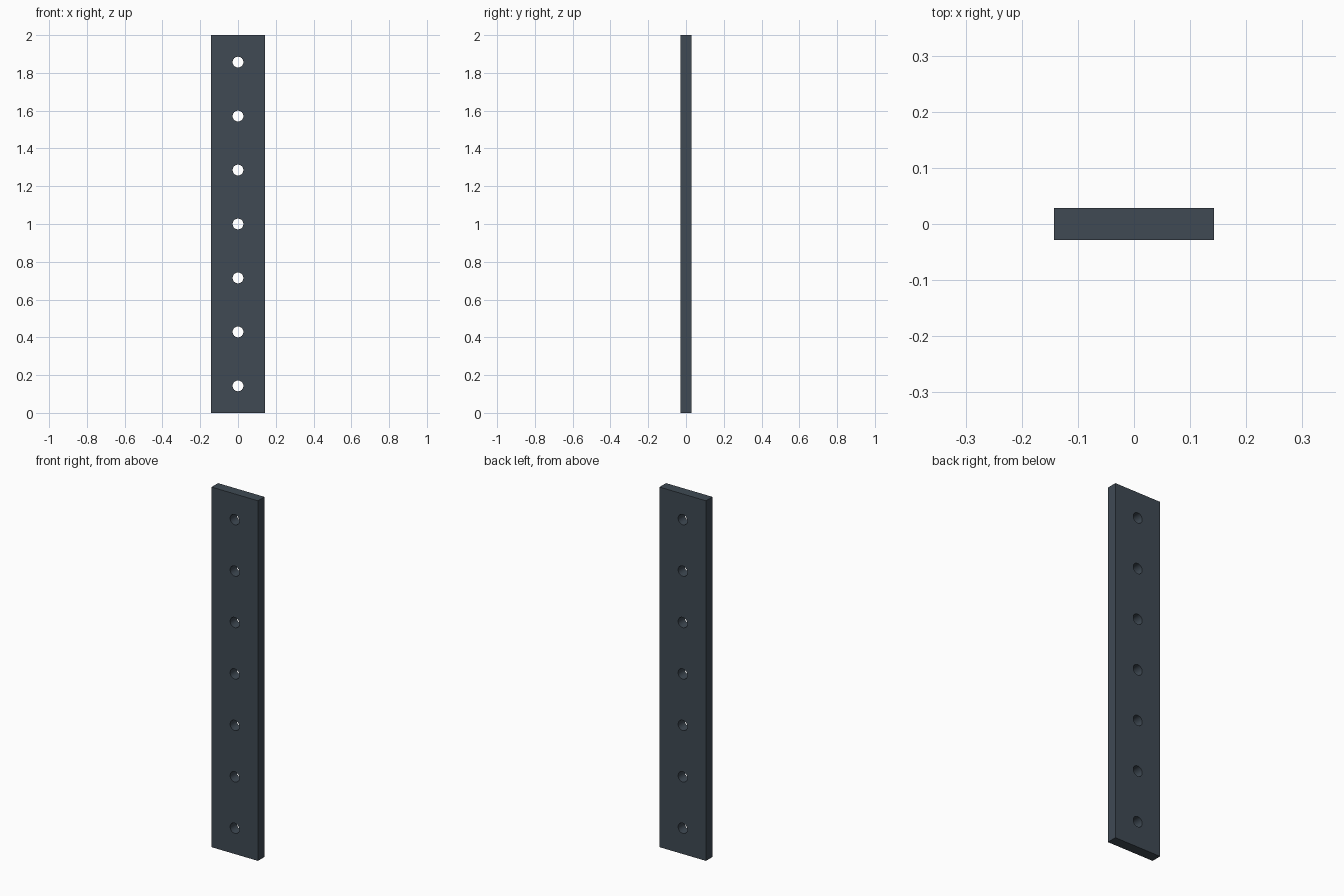
import bpy
import bmesh
from math import radians
from mathutils import Matrix, Vector

if "Cube" in bpy.data.objects:
    bpy.data.objects.remove(bpy.data.objects["Cube"])

HEIGHT = 2.0
HOLES = 7
PITCH = HEIGHT / HOLES      # plate width equals the hole spacing
THICK = PITCH / 5
RADIUS = PITCH / 10


def mesh_object(name, bm):
    mesh = bpy.data.meshes.new(name)
    bm.to_mesh(mesh)
    bm.free()
    obj = bpy.data.objects.new(name, mesh)
    bpy.context.collection.objects.link(obj)
    return obj


# Flat bar
bm = bmesh.new()
bmesh.ops.create_cube(bm, size=1)
bmesh.ops.scale(bm, vec=(PITCH, THICK, HEIGHT), verts=bm.verts)
bmesh.ops.translate(bm, vec=Vector((0, 0, HEIGHT / 2)), verts=bm.verts)
plate = mesh_object("perforated_plate", bm)

# Row of round hole cutters through the thickness
bm = bmesh.new()
for i in range(HOLES):
    place = Matrix.Translation((0, 0, (i + 0.5) * PITCH)) @ Matrix.Rotation(radians(90), 4, 'X')
    bmesh.ops.create_cone(bm, cap_ends=True, segments=32, radius1=RADIUS,
                          radius2=RADIUS, depth=THICK * 2, matrix=place)
cutter = mesh_object("hole_cutter", bm)
cutter.hide_render = True

# Cut the holes, then discard the cutter
cut = plate.modifiers.new("holes", 'BOOLEAN')
cut.operation = 'DIFFERENCE'
cut.solver = 'EXACT'
cut.object = cutter
bpy.context.view_layer.objects.active = plate
plate.select_set(True)
bpy.ops.object.modifier_apply(modifier=cut.name)
bpy.data.objects.remove(cutter)

# Smooth hole walls, crisp edges
bpy.ops.object.shade_smooth_by_angle(angle=radians(30))

# Dark slate finish
slate = bpy.data.materials.new("dark_slate")
slate.diffuse_color = (0.05, 0.068, 0.088, 1)
slate.use_nodes = True
slate.node_tree.nodes["Principled BSDF"].inputs["Base Color"].default_value = slate.diffuse_color
plate.data.materials.clear()
plate.data.materials.append(slate)
